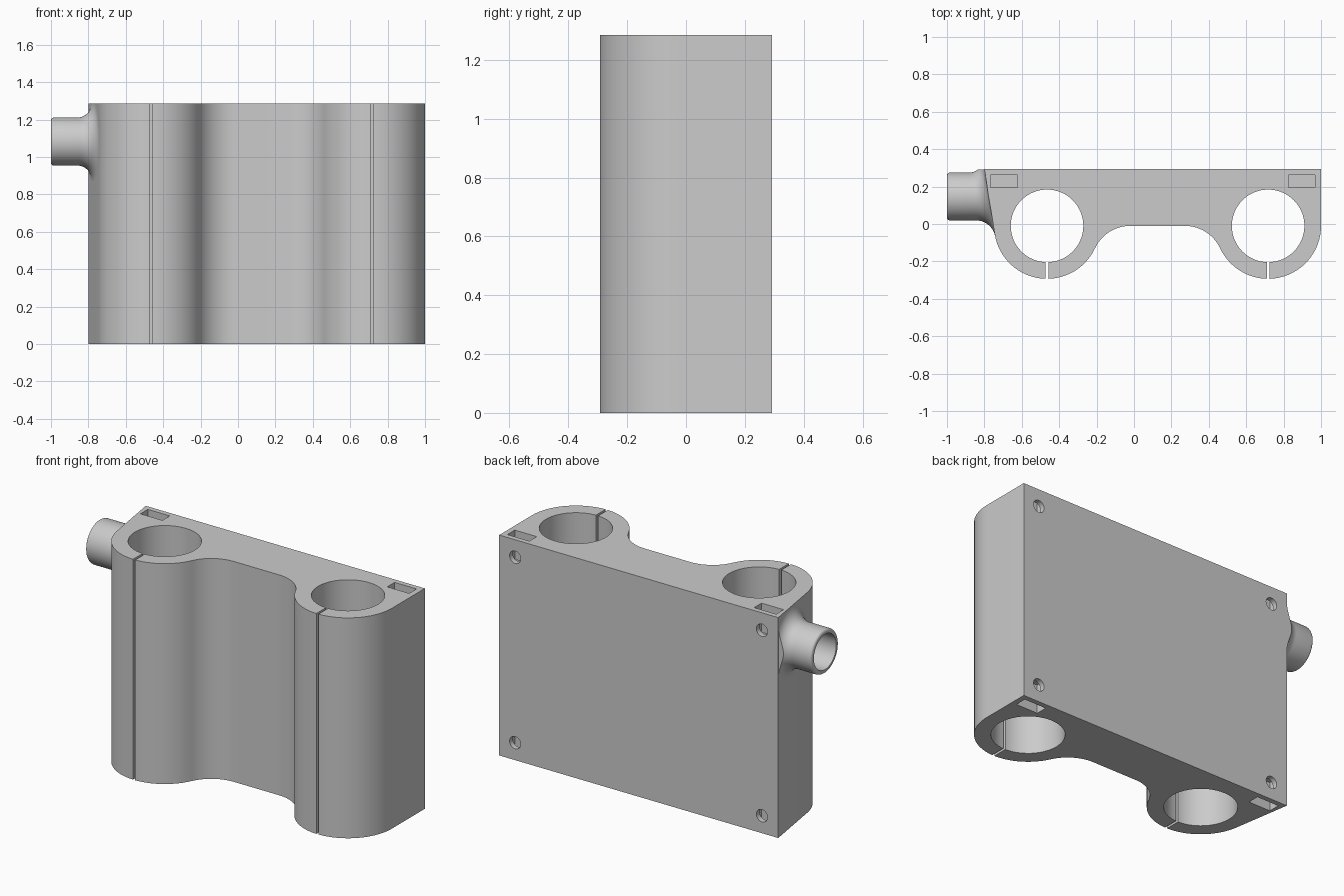
import bpy
import bmesh
from math import sin, cos, pi, atan2, radians
from mathutils import Matrix

cube = bpy.data.objects.get("Cube")
if cube:
    bpy.data.objects.remove(cube, do_unlink=True)

HEIGHT, BACK = 1.285, 0.293          # block height, plane of the back face
BORES, BORE_Y = (-0.465, 0.717), -0.01
OUTER_R, BORE_R = 0.283, 0.194       # bearing sleeves
WAIST_DX = 0.445                     # sleeve centre to the end of the flat waist
WAIST_R = (WAIST_DX**2 - OUTER_R**2) / (2 * OUTER_R)
SLOPE = 0.16                         # lean of the left wall
PIPE_Y, PIPE_Z, PIPE_R = 0.147, 1.083, 0.128

grey = bpy.data.materials.new("light_grey_plastic")
grey.use_nodes = True
grey.diffuse_color = (0.6, 0.6, 0.6, 1)
grey.node_tree.nodes["Principled BSDF"].inputs["Base Color"].default_value = (0.6, 0.6, 0.6, 1)


def make_object(name, bm):
    bmesh.ops.recalc_face_normals(bm, faces=bm.faces)
    mesh = bpy.data.meshes.new(name)
    bm.to_mesh(mesh)
    bm.free()
    mesh.materials.append(grey)
    obj = bpy.data.objects.new(name, mesh)
    bpy.context.collection.objects.link(obj)
    return obj


def box(x0, x1, y0, y1, z0, z1):
    bm = bmesh.new()
    size = Matrix.Diagonal((x1 - x0, y1 - y0, z1 - z0, 1))
    place = Matrix.Translation(((x0 + x1) / 2, (y0 + y1) / 2, (z0 + z1) / 2))
    bmesh.ops.create_cube(bm, size=1, matrix=place @ size)
    return make_object("cutter", bm)


def cylinder(radius, depth, centre, turn=Matrix(), sides=64):
    bm = bmesh.new()
    bmesh.ops.create_cone(bm, cap_ends=True, segments=sides, radius1=radius, radius2=radius,
                          depth=depth, matrix=Matrix.Translation(centre) @ turn)
    return make_object("cutter", bm)


def activate(obj):
    bpy.ops.object.select_all(action='DESELECT')
    obj.select_set(True)
    bpy.context.view_layer.objects.active = obj


def boolean(target, cutter, operation='DIFFERENCE'):
    mod = target.modifiers.new("cut", 'BOOLEAN')
    mod.operation, mod.solver, mod.object = operation, 'EXACT', cutter
    activate(target)
    bpy.ops.object.modifier_apply(modifier=mod.name)
    bpy.data.objects.remove(cutter, do_unlink=True)


def arc(cx, cy, r, start, end, steps):
    angles = [start + (end - start) * i / steps for i in range(steps + 1)]
    return [(cx + r * cos(a), cy + r * sin(a)) for a in angles]


# Block: flat back, two round sleeves joined by a filleted waist
left, right = BORES
tangent = atan2(WAIST_R, WAIST_DX)
waist_y = BORE_Y - WAIST_R
outline = [(1, BACK), (-0.8, BACK)]
outline += arc(left, BORE_Y, OUTER_R, pi + atan2(SLOPE, 1), 2 * pi - tangent, 30)
outline += arc(left + WAIST_DX, waist_y, WAIST_R, pi - tangent, pi / 2, 14)[1:]
outline += arc(right - WAIST_DX, waist_y, WAIST_R, pi / 2, tangent, 14)
outline += arc(right, BORE_Y, OUTER_R, pi + tangent, 2 * pi, 30)[1:]
bm = bmesh.new()
base = bm.faces.new([bm.verts.new((x, y, 0)) for x, y in outline])
top = bmesh.ops.extrude_face_region(bm, geom=[base])["geom"]
bmesh.ops.translate(bm, vec=(0, 0, HEIGHT), verts=[v for v in top if isinstance(v, bmesh.types.BMVert)])
block = make_object("bearing_block", bm)

# Bearing bores and the clamping slits in front of them
for x in BORES:
    boolean(block, cylinder(BORE_R, 2, (x, BORE_Y, HEIGHT / 2)))
    boolean(block, box(x - 0.007, x + 0.007, -0.4, -0.1, -0.1, HEIGHT + 0.1))

# Nut slots in top and bottom, met by screw holes from the back
along_y = Matrix.Rotation(radians(90), 4, 'X')
for x in (-0.695, 0.897):
    for z, z0, z1 in ((0.102, -0.1, 0.17), (HEIGHT - 0.102, HEIGHT - 0.17, HEIGHT + 0.1)):
        boolean(block, box(x - 0.071, x + 0.071, 0.195, 0.263, z0, z1))
        boolean(block, cylinder(0.036, 0.3, (x, BACK, z), along_y, 32))

# Side pipe: hollow, rounded rim, fillet that follows the leaning wall
FILLET = 0.085
rim = arc(-0.985, PIPE_R - 0.015, 0.015, pi, pi / 2, 4)
flare = [(FILLET * (1 - sin(a)), PIPE_R + FILLET * (1 - cos(a)))
         for a in (pi / 2 * i / 10 for i in range(11))]
stations = [(x, r, False) for x, r in rim]
stations += [(d, r, True) for d, r in flare]
stations += [(-0.03, PIPE_R + FILLET, True), (-0.03, 0.103, True), (-1, 0.103, False)]
SIDES = 64
bm = bmesh.new()
rings = []
for d, r, on_wall in stations:
    ring = []
    for i in range(SIDES):
        a = 2 * pi * i / SIDES
        y, z = PIPE_Y + r * cos(a), PIPE_Z + r * sin(a)
        x = -0.8 + (BACK - y) * SLOPE - d if on_wall else d
        ring.append(bm.verts.new((x, y, z)))
    rings.append(ring)
for k, ring in enumerate(rings):
    following = rings[(k + 1) % len(rings)]
    for i in range(SIDES):
        j = (i + 1) % SIDES
        bm.faces.new((ring[i], ring[j], following[j], following[i]))
pipe = make_object("side_pipe", bm)
boolean(pipe, box(-2, 0, -1, BACK - 0.0005, 0, HEIGHT - 0.0005), 'INTERSECT')

# Keep the pipe's foot out of the nut slot
boolean(pipe, box(-0.766, -0.624, 0.195, 0.263, HEIGHT - 0.17, HEIGHT + 0.1))

for obj in (block, pipe):
    activate(obj)
    bpy.ops.object.shade_smooth_by_angle(angle=radians(30))
